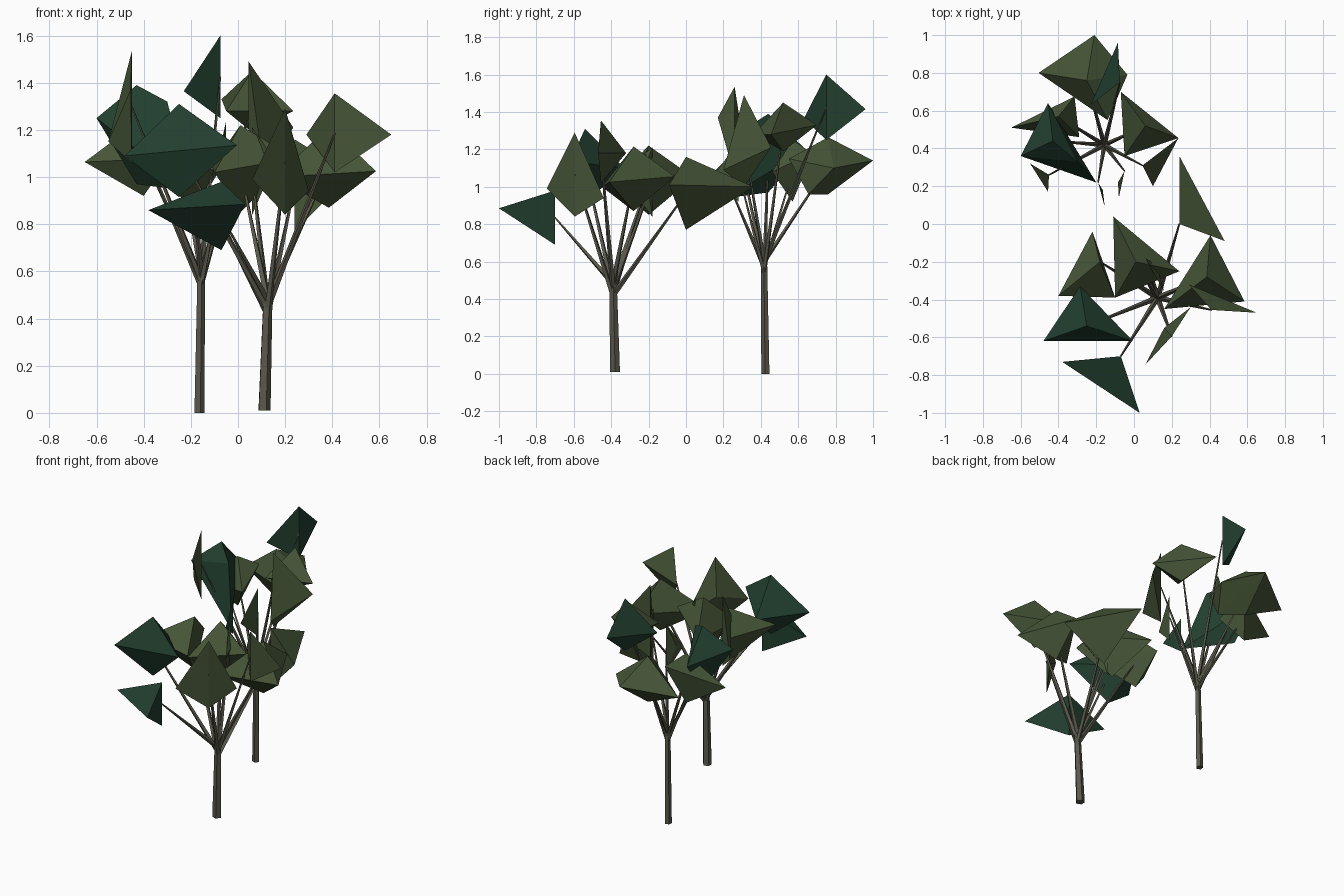
import bpy
import bmesh
from mathutils import Vector

default_cube = bpy.data.objects.get("Cube")
if default_cube:
    bpy.data.objects.remove(default_cube, do_unlink=True)


def make_material(name, colour):
    material = bpy.data.materials.new(name)
    material.use_nodes = True
    material.diffuse_color = (*colour, 1)
    shader = material.node_tree.nodes["Principled BSDF"]
    shader.inputs["Base Color"].default_value = (*colour, 1)
    shader.inputs["Roughness"].default_value = 0.9
    return material


BARK = make_material("grey brown bark", (0.105, 0.1, 0.072))
OLIVE = make_material("olive green leaves", (0.06, 0.09, 0.038))
PINE = make_material("dark blue green leaves", (0.016, 0.05, 0.029))


def finish_object(name, bm, material):
    """Turn a bmesh into a flat shaded object with one colour."""
    bmesh.ops.recalc_face_normals(bm, faces=bm.faces[:])
    mesh = bpy.data.meshes.new(name)
    bm.to_mesh(mesh)
    bm.free()
    mesh.materials.append(material)
    thing = bpy.data.objects.new(name, mesh)
    bpy.context.collection.objects.link(thing)
    return thing


def limb(name, start, end, start_radius, end_radius, sides=5):
    """Tapered wooden prism between two points."""
    start, end = Vector(start), Vector(end)
    direction = end - start
    bm = bmesh.new()
    bmesh.ops.create_cone(bm, cap_ends=True, segments=sides, radius1=start_radius,
                          radius2=end_radius, depth=direction.length)
    turn = direction.to_track_quat("Z", "Y")
    for vert in bm.verts:
        vert.co = turn @ vert.co + (start + end) / 2
    return finish_object(name, bm, BARK)


def clump(name, material, spine, low, high, *corners):
    """Faceted leaf mass: an upright spine wrapped with outer corners."""
    bm = bmesh.new()
    for point in ((*spine, low), (*spine, high), *corners):
        bm.verts.new(point)
    bmesh.ops.convex_hull(bm, input=bm.verts[:])
    finish_object(name + "_leaves", bm, material)
    return Vector((*spine, (low + high) / 2))


def tree(name, base, fork, radius, tips):
    """Trunk with a fan of thin branches from the fork."""
    base, fork = Vector(base), Vector(fork)
    limb(name + "_trunk", base, fork, radius, radius * 0.75)
    for number, tip in enumerate(tips):
        # Neighbouring branches leave the trunk at slightly different heights
        root = fork - Vector((0, 0, 0.03 * (number % 3)))
        limb(f"{name}_branch_{number}", root, tip, radius * 0.55, radius * 0.16, sides=4)


# Front tree leaves
front_tips = [
    clump("front_low", PINE, (-.07, -.7), .69, .98,
          (-.38, -.73, .86), (.03, -1, .885)),
    clump("front_right", PINE, (-.25, -.54), .915, 1.31,
          (-.48, -.62, 1.09), (-.005, -.62, 1.135), (-.285, -.33, 1.1)),
    clump("middle_right", OLIVE, (-.18, -.2), .85, 1.2,
          (-.22, -.04, 1.05), (-.4, -.38, 1.08), (-.1, -.39, 1.03)),
    clump("middle", OLIVE, (.01, -.2), .85, 1.22,
          (-.11, .04, 1.05), (.24, -.25, 1.08), (-.1, -.39, 1.02)),
    clump("slim_middle", OLIVE, (.06, -.18), .84, 1.21,
          (.16, -.36, 1.07), (.12, -.22, 1.11)),
    clump("rear_left", OLIVE, (.24, 0), .77, 1.16,
          (.24, .36, 1), (.48, -.09, 1.01)),
    clump("middle_left", OLIVE, (.385, -.28), .87, 1.215,
          (.405, -.06, 1.055), (.16, -.45, 1), (.585, -.41, 1.025)),
    clump("high_left", OLIVE, (.41, -.455), 1.02, 1.355,
          (.65, -.47, 1.18), (.29, -.32, 1.18)),
    clump("front_left", OLIVE, (.2, -.595), .84, 1.29,
          (.06, -.745, .99), (.3, -.44, .94), (.16, -.55, 1.05)),
]
tree("front_tree", (.11, -.38, .01), (.125, -.39, .48), .028, front_tips)

# Back tree leaves
back_tips = [
    clump("rear", OLIVE, (-.25, .76), .96, 1.265,
          (-.505, .8, 1.07), (-.21, 1, 1.14), (-.035, .79, 1.1),
          (-.14, .55, 1.15), (-.12, .655, .96)),
    clump("far_right", OLIVE, (-.4, .57), .92, 1.25,
          (-.65, .51, 1.064), (-.315, .675, 1.18), (-.29, .46, 1.08)),
    clump("dark_right", PINE, (-.43, .44), .97, 1.39,
          (-.455, .64, 1.2), (-.6, .36, 1.25), (-.2, .22, .94), (-.3, .33, 1.32)),
    clump("dark_high", PINE, (-.075, .75), 1.25, 1.6,
          (-.23, .63, 1.364), (-.085, .96, 1.415)),
    clump("slim_right", OLIVE, (-.45, .26), 1.06, 1.535,
          (-.55, .32, 1.15), (-.455, .17, 1.37)),
    clump("high_middle", OLIVE, (.06, .52), 1.19, 1.45,
          (-.07, .7, 1.33), (.235, .455, 1.28), (-.05, .36, 1.28)),
    clump("slim_left", OLIVE, (.045, .31), 1, 1.49,
          (.235, .455, 1.21), (.1, .2, 1.09)),
    # Two slim upright leaves facing the gap between the trees
    clump("inner_dark", PINE, (-.19, .22), .92, 1.15,
          (-.155, .09, 1.02), (-.165, .18, 1.04)),
    clump("inner_olive", OLIVE, (-.05, .28), .92, 1.24,
          (-.08, .14, 1.05), (-.085, .22, 1.08)),
]
tree("back_tree", (-.165, .425, 0), (-.157, .418, .6), .023, back_tips)
